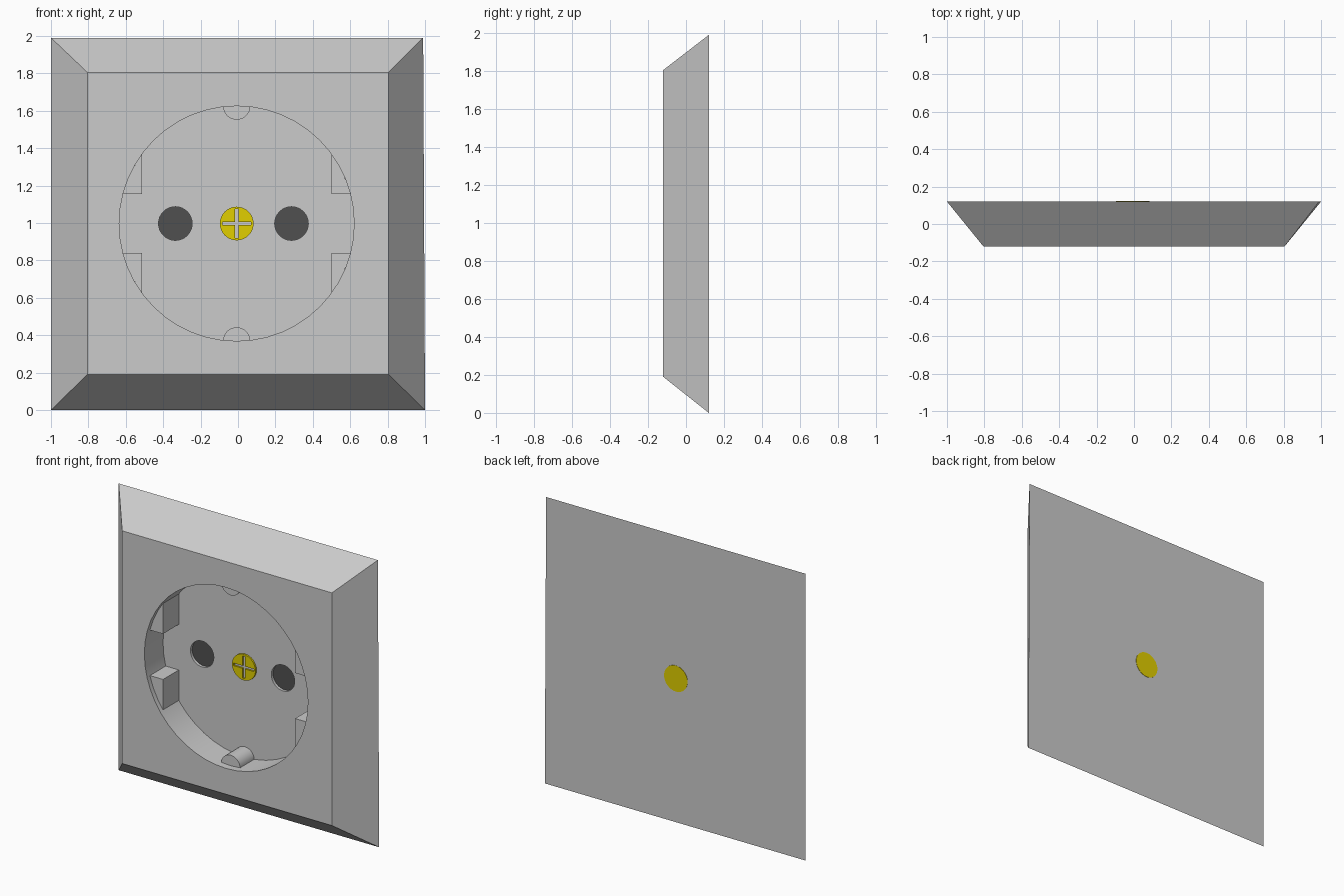
import bpy, bmesh
from math import sin, cos, pi, asin, acos

if "Cube" in bpy.data.objects:
    bpy.data.objects.remove(bpy.data.objects["Cube"])

CX, CZ, R = -0.007, 0.997, 0.628      # recess centre and radius
FRONT, BACK, FLOOR = -0.12, 0.12, 0.085


def material(name, rgb):
    m = bpy.data.materials.new(name)
    m.diffuse_color = (*rgb, 1)
    m.use_nodes = True
    m.node_tree.nodes["Principled BSDF"].inputs["Base Color"].default_value = m.diffuse_color
    return m


def loft(name, front, back, y0, y1, mat=None):
    """Solid between two xz outlines at depths y0 and y1."""
    bm = bmesh.new()
    a = [bm.verts.new((x, y0, z)) for x, z in front]
    b = [bm.verts.new((x, y1, z)) for x, z in back]
    n = len(a)
    bm.faces.new(a)
    bm.faces.new(b[::-1])
    for i in range(n):
        j = (i + 1) % n
        bm.faces.new((a[i], b[i], b[j], a[j]))
    bmesh.ops.recalc_face_normals(bm, faces=bm.faces)
    me = bpy.data.meshes.new(name)
    bm.to_mesh(me)
    bm.free()
    ob = bpy.data.objects.new(name, me)
    bpy.context.collection.objects.link(ob)
    if mat:
        me.materials.append(mat)
    return ob


def prism(name, pts, y0, y1, mat=None):
    return loft(name, pts, pts, y0, y1, mat)


def arc(cx, cz, r, a0, a1, n):
    return [(cx + r * cos(a0 + (a1 - a0) * i / n), cz + r * sin(a0 + (a1 - a0) * i / n))
            for i in range(n + 1)]


def disc(cx, cz, r, n):
    return arc(cx, cz, r, 0, 2 * pi, n)[:-1]


def activate(ob):
    bpy.ops.object.select_all(action='DESELECT')
    ob.select_set(True)
    bpy.context.view_layer.objects.active = ob


def cut(ob, cutter):
    cutter.hide_render = True
    mod = ob.modifiers.new("cut", 'BOOLEAN')
    mod.operation = 'DIFFERENCE'
    mod.solver = 'EXACT'
    mod.object = cutter
    activate(ob)
    bpy.ops.object.modifier_apply(modifier=mod.name)
    bpy.data.objects.remove(cutter)


def smooth(ob):
    activate(ob)
    bpy.ops.object.shade_smooth_by_angle(angle=pi / 6)


dark = material("hole_dark", (0.08, 0.08, 0.08))
yellow = material("screw_yellow", (0.75, 0.62, 0.0))

# Bevelled cover plate with round recess and pin holes
plate = loft("cover_plate",
             [(-0.805, 0.19), (0.805, 0.19), (0.805, 1.805), (-0.805, 1.805)],
             [(-1, 0), (1, 0), (0.99, 1.99), (-1, 1.99)], FRONT, BACK)
cut(plate, prism("recess_cutter", disc(CX, CZ, R, 48), FRONT - 0.1, FLOOR))
for hx, side in ((-0.335, "left"), (0.286, "right")):
    hole = disc(hx, CZ, 0.09, 32)
    cut(plate, prism("hole_cutter", hole, 0.0, 0.108))
    prism("pin_hole_" + side, hole, 0.104, 0.112, dark)
smooth(plate)

# Four guide blocks hugging the recess wall
IX, IZ = 0.507, 0.158
for sx in (-1, 1):
    for sz in (-1, 1):
        pts = [(IX, IZ)] + arc(0, 0, R, asin(IZ / R), acos(IX / R), 4)
        prism("guide_block", [(CX + sx * x, CZ + sz * z) for x, z in pts],
              -0.088, FLOOR + 0.002)

# Half-round earth clips at top and bottom of the recess
for sz, name in ((1, "earth_clip_top"), (-1, "earth_clip_bottom")):
    pts = arc(0, -R, 0.073, 0, pi, 14)
    smooth(prism(name, [(CX + x, CZ - sz * z) for x, z in pts], -0.07, FLOOR + 0.002))

# Centre screw with cross slot, passing through to the back
screw = prism("centre_screw", disc(CX, CZ, 0.09, 32), 0.073, 0.122, yellow)
L, W = 0.077, 0.009
cross = [(L, -W), (L, W), (W, W), (W, L), (-W, L), (-W, W),
         (-L, W), (-L, -W), (-W, -W), (-W, -L), (W, -L), (W, -W)]
cut(screw, prism("slot_cutter", [(CX + x, CZ + z) for x, z in cross], 0.0, 0.086))
smooth(screw)
